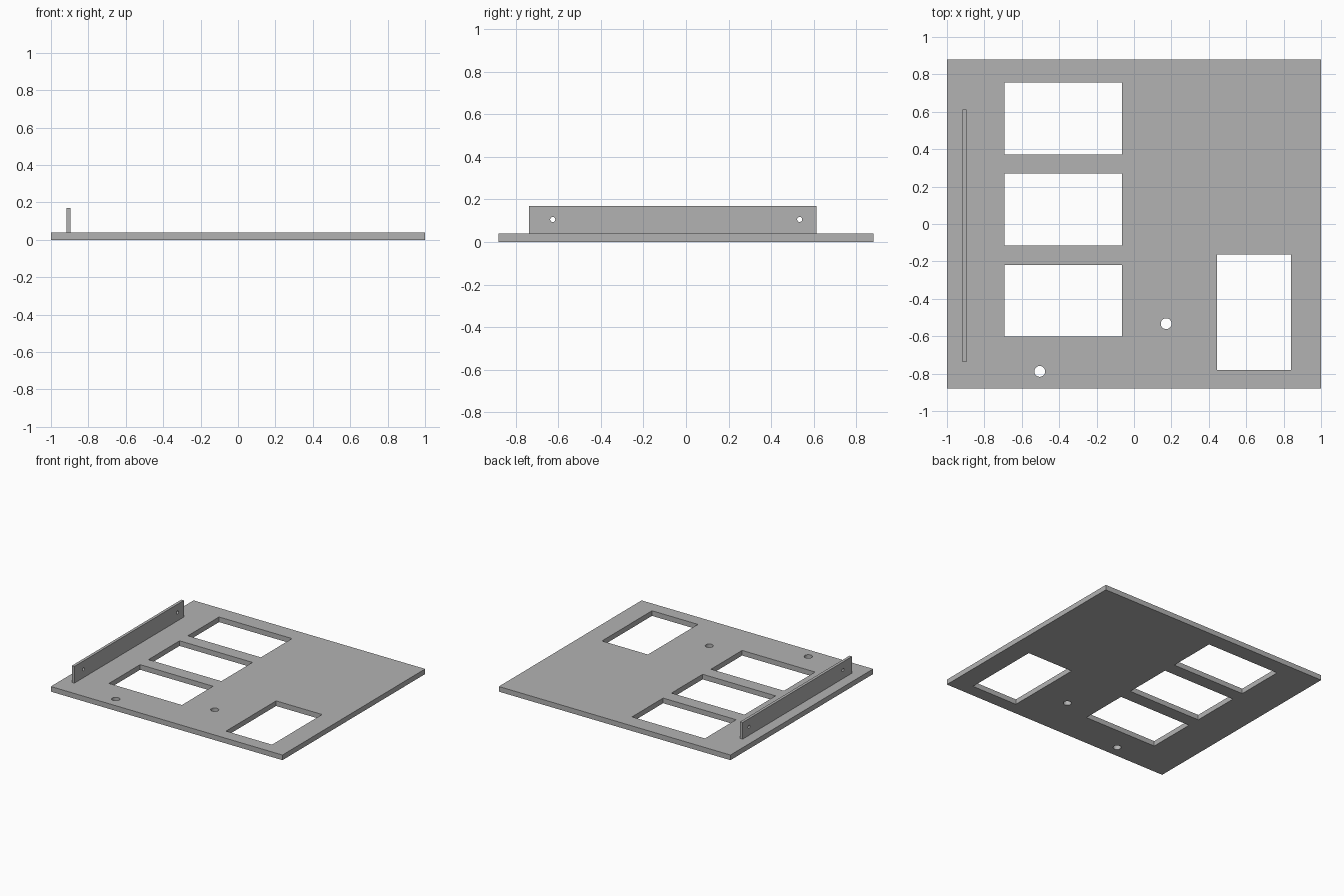
import bpy
from math import pi

cube = bpy.data.objects.get("Cube")
if cube:
    bpy.data.objects.remove(cube, do_unlink=True)

grey = bpy.data.materials.new("plain grey")
grey.use_nodes = True
grey.diffuse_color = (0.448, 0.448, 0.448, 1)
grey.node_tree.nodes["Principled BSDF"].inputs["Base Color"].default_value = (0.448, 0.448, 0.448, 1)


def box(name, x, y, z):
    """Box from (min, max) pairs on each axis."""
    spans = (x, y, z)
    bpy.ops.mesh.primitive_cube_add(size=1, location=[(a + b) / 2 for a, b in spans])
    obj = bpy.context.object
    obj.name = name
    obj.scale = [b - a for a, b in spans]
    bpy.ops.object.transform_apply(location=True, rotation=False, scale=True)
    obj.data.materials.append(grey)
    return obj


def drill(name, location, radius, rotation=(0, 0, 0)):
    bpy.ops.mesh.primitive_cylinder_add(vertices=32, radius=radius, depth=0.2,
                                        location=location, rotation=rotation)
    obj = bpy.context.object
    obj.name = name
    obj.data.materials.append(grey)
    return obj


def cut(target, cutters):
    """Subtract every cutter from the target, then discard the cutters."""
    for cutter in cutters:
        cutter.hide_render = True
        mod = target.modifiers.new("cut", 'BOOLEAN')
        mod.operation = 'DIFFERENCE'
        mod.solver = 'EXACT'
        mod.object = cutter
        bpy.context.view_layer.objects.active = target
        bpy.ops.object.modifier_apply(modifier=mod.name)
        bpy.data.objects.remove(cutter, do_unlink=True)


def smooth_holes(obj):
    bpy.ops.object.select_all(action='DESELECT')
    obj.select_set(True)
    bpy.context.view_layer.objects.active = obj
    bpy.ops.object.shade_smooth_by_angle(angle=pi / 6)


# Base panel with three stacked windows, one tall window and two round holes
THICK = 0.04
through = (-0.1, 0.1)
panel = box("base_panel", (-1, 1), (-0.88, 0.88), (0, THICK))
cutters = [box("window_cutter", (-0.693, -0.063), (y - 0.192, y + 0.192), through)
           for y in (0.564, 0.077, -0.41)]
cutters.append(box("tall_window_cutter", (0.443, 0.84), (-0.78, -0.163), through))
cutters += [drill("hole_cutter", (x, y, 0), 0.029)
            for x, y in ((0.172, -0.533), (-0.504, -0.788))]
cut(panel, cutters)
smooth_holes(panel)

# Upright rail with a small screw hole near each end
rail = box("upright_rail", (-0.918, -0.896), (-0.738, 0.612), (THICK, 0.17))
cut(rail, [drill("screw_hole_cutter", (-0.907, y, 0.106), 0.012, (0, pi / 2, 0))
           for y in (-0.626, 0.534)])
smooth_holes(rail)
